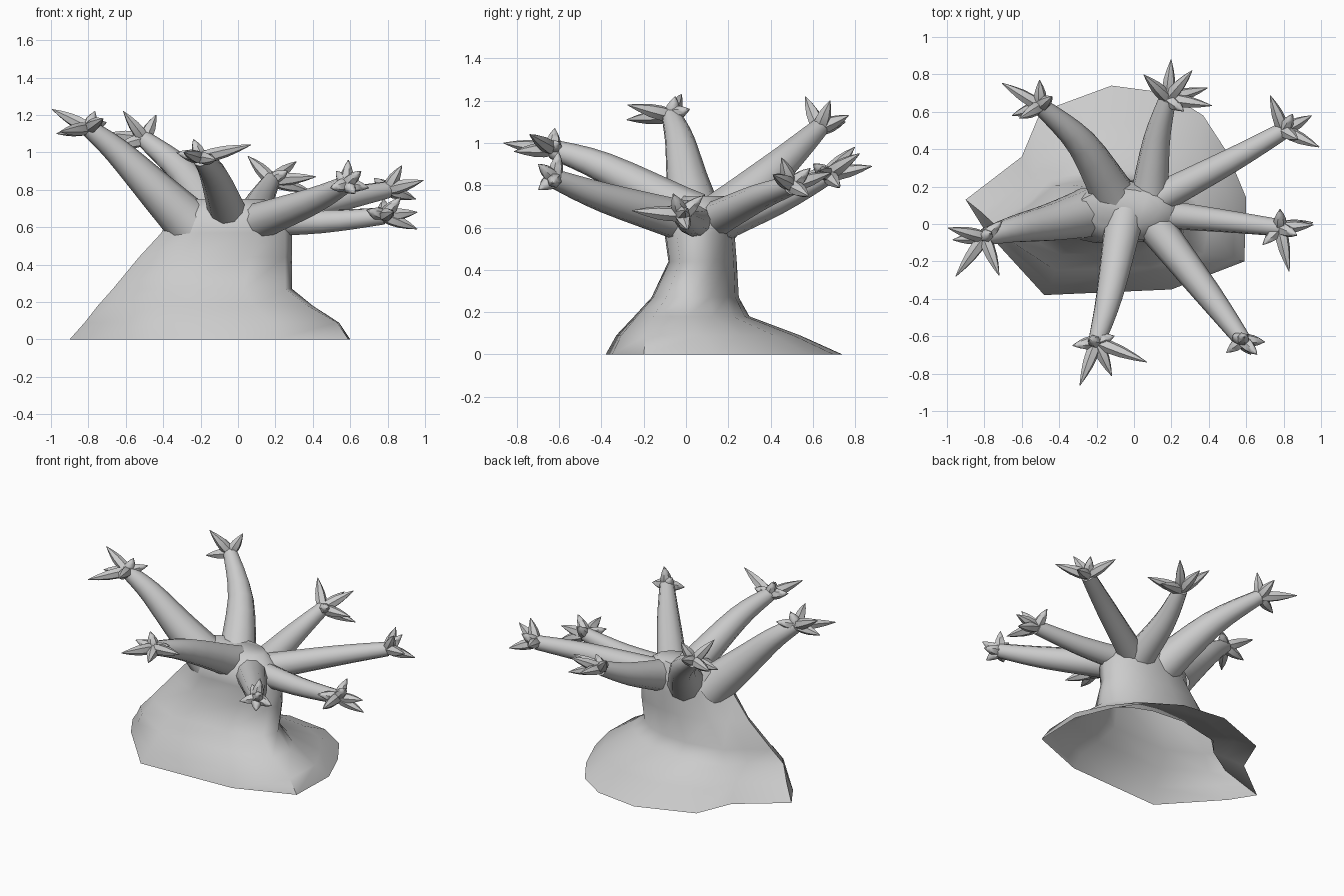
import bpy
import bmesh
import math
from mathutils import Vector

cube = bpy.data.objects.get("Cube")
if cube:
    bpy.data.objects.remove(cube, do_unlink=True)

grey = (0.6, 0.6, 0.6, 1)
bark = bpy.data.materials.new("pale_grey_bark")
bark.use_nodes = True
bark.diffuse_color = grey
bark.node_tree.nodes["Principled BSDF"].inputs["Base Color"].default_value = grey


def skin(bm, rings):
    """Join consecutive vertex rings with quads and cap the last ring."""
    for low, high in zip(rings, rings[1:]):
        count = len(low)
        for i in range(count):
            j = (i + 1) % count
            bm.faces.new((low[i], low[j], high[j], high[i]))
    bm.faces.new(rings[-1])


def finish(bm, name):
    """Turn the mesh into a smooth shaded object."""
    mesh = bpy.data.meshes.new(name)
    bm.to_mesh(mesh)
    bm.free()
    mesh.materials.append(bark)
    obj = bpy.data.objects.new(name, mesh)
    bpy.context.collection.objects.link(obj)
    bpy.ops.object.select_all(action='DESELECT')
    bpy.context.view_layer.objects.active = obj
    obj.select_set(True)
    bpy.ops.object.shade_smooth_by_angle(angle=math.radians(55))


def smooth_path(points, steps):
    """Sample a Catmull-Rom curve through the points."""
    padded = [points[0]] + points + [points[-1]]
    samples = []
    for a, b, c, d in zip(padded, padded[1:], padded[2:], padded[3:]):
        for k in range(steps):
            t = k / steps
            samples.append(b + (c - a) * t / 2 + (a - 2.5 * b + 2 * c - d / 2) * t ** 2
                           + (3 * b - a - 3 * c + d) / 2 * t ** 3)
    return samples + [points[-1]]


def tube(bm, centres, radii, sides):
    """Loft a round tube along the centres."""
    rings, side, previous = [], None, None
    final = len(centres) - 1
    for i, (centre, radius) in enumerate(zip(centres, radii)):
        along = (centres[min(i + 1, final)] - centres[max(i - 1, 0)]).normalized()
        if previous is None:
            side = along.orthogonal().normalized()
        else:
            side = previous.rotation_difference(along) @ side
        previous = along
        other = along.cross(side)
        angles = [math.tau * k / sides for k in range(sides)]
        rings.append([bm.verts.new(centre + radius * (math.cos(a) * side + math.sin(a) * other))
                      for a in angles])
    skin(bm, rings)


def grow_branch(place, thickness, path, fingers):
    """Build a tapering branch and the spiky fingers at its end."""
    wrist = 0.046
    points = smooth_path([Vector(p) for p in path], 4)
    final = len(points) - 1
    radii = [wrist + (thickness - wrist) * (1 - i / final) ** 1.2 for i in range(final + 1)]
    bm = bmesh.new()
    tube(bm, points, radii, 10)
    finish(bm, place + "_branch")

    # Each finger has a heading in degrees, a sideways spread and a rise
    bm = bmesh.new()
    for heading, spread, rise in fingers:
        angle = math.radians(heading)
        reach = Vector((spread * math.cos(angle), spread * math.sin(angle), rise))
        stations = [k / 4 for k in range(5)]
        belly = [0.002 + 0.034 * math.cos((t - 0.25) * math.pi / 1.5) for t in stations]
        tube(bm, [points[-1] + reach * t for t in stations], belly, 6)
    finish(bm, place + "_fingers")


# Trunk: an angular open skirt that narrows into a flattened, slightly grooved waist
outline = [(-.9, .13), (-.8, -.03), (-.48, -.38), (.2, -.35), (.59, -.2), (.6, .14),
           (.5, .38), (.37, .58), (.18, .7), (-.12, .74), (-.5, .6), (-.6, .36)]
# Height, left to right extent, front to back extent, share of the skirt outline
levels = [(0, -.9, .6, -.38, .74, 1), (.09, -.82, .54, -.33, .54, 1),
          (.18, -.75, .4, -.25, .3, .8), (.27, -.67, .29, -.17, .25, .6),
          (.44, -.53, .29, -.09, .24, .5), (.57, -.41, .29, -.11, .23, .4),
          (.67, -.36, .25, -.1, .23, .2), (.75, -.3, .14, -.02, .19, 0)]
bm = bmesh.new()
rings = []
for z, x0, x1, y0, y1, share in levels:
    ring = []
    for x, y in outline:
        corner = Vector(((x + .15) / .75, (y - .18) / .56))
        spot = corner.normalized().lerp(corner, share)
        ring.append(bm.verts.new((x0 + (x1 - x0) * (spot.x + 1) / 2,
                                  y0 + (y1 - y0) * (spot.y + 1) / 2, z)))
    rings.append(ring)
skin(bm, rings)
finish(bm, "trunk")

# Branches, going round the trunk
grow_branch("right", .14, [(-.24, .06, .6), (-.44, .01, .8), (-.65, -.03, 1.01), (-.8, -.07, 1.13)],
            [(166, .2, .1), (234, .26, -.02), (291, .22, .05), (42, .13, .03), (30, .04, .09),
             (185, .17, -.03)])
grow_branch("back_right", .13, [(-.1, .13, .62), (-.28, .43, .88), (-.5, .63, 1.07)],
            [(210, .13, .15), (149, .24, .03), (92, .14, .06), (40, .08, .13), (198, .16, -.04)])
grow_branch("back", .11, [(.08, .12, .62), (.12, .44, .74), (.18, .67, .85)],
            [(85, .21, .04), (135, .18, .13), (49, .2, .1), (-9, .24, .02), (15, .22, -.06),
             (-38, .11, .05)])
grow_branch("back_left", .09, [(.1, .12, .63), (.52, .34, .74), (.8, .5, .8)],
            [(111, .2, .06), (28, .17, -.05), (-25, .21, .05), (-32, .09, .13), (61, .1, .08)])
grow_branch("left", .085, [(.08, .06, .63), (.45, .02, .63), (.78, -.02, .66)],
            [(9, .18, -.07), (-78, .24, .02), (225, .13, .03), (90, .1, .09), (5, .18, .02),
             (-24, .1, .1)])
grow_branch("front_left", .105, [(.08, .03, .62), (.4, -.38, .74), (.58, -.62, .83)],
            [(60, .02, .13), (-5, .12, -.02), (-45, .11, .07), (218, .11, -.02), (158, .06, .07),
             (-60, .09, -.05)])
grow_branch("front", .11, [(-.05, .04, .66), (-.13, -.38, .88), (-.2, -.63, .97)],
            [(249, .25, .03), (-66, .2, -.01), (189, .13, .03), (-22, .29, .07), (166, .04, .1),
             (18, .1, .03)])
